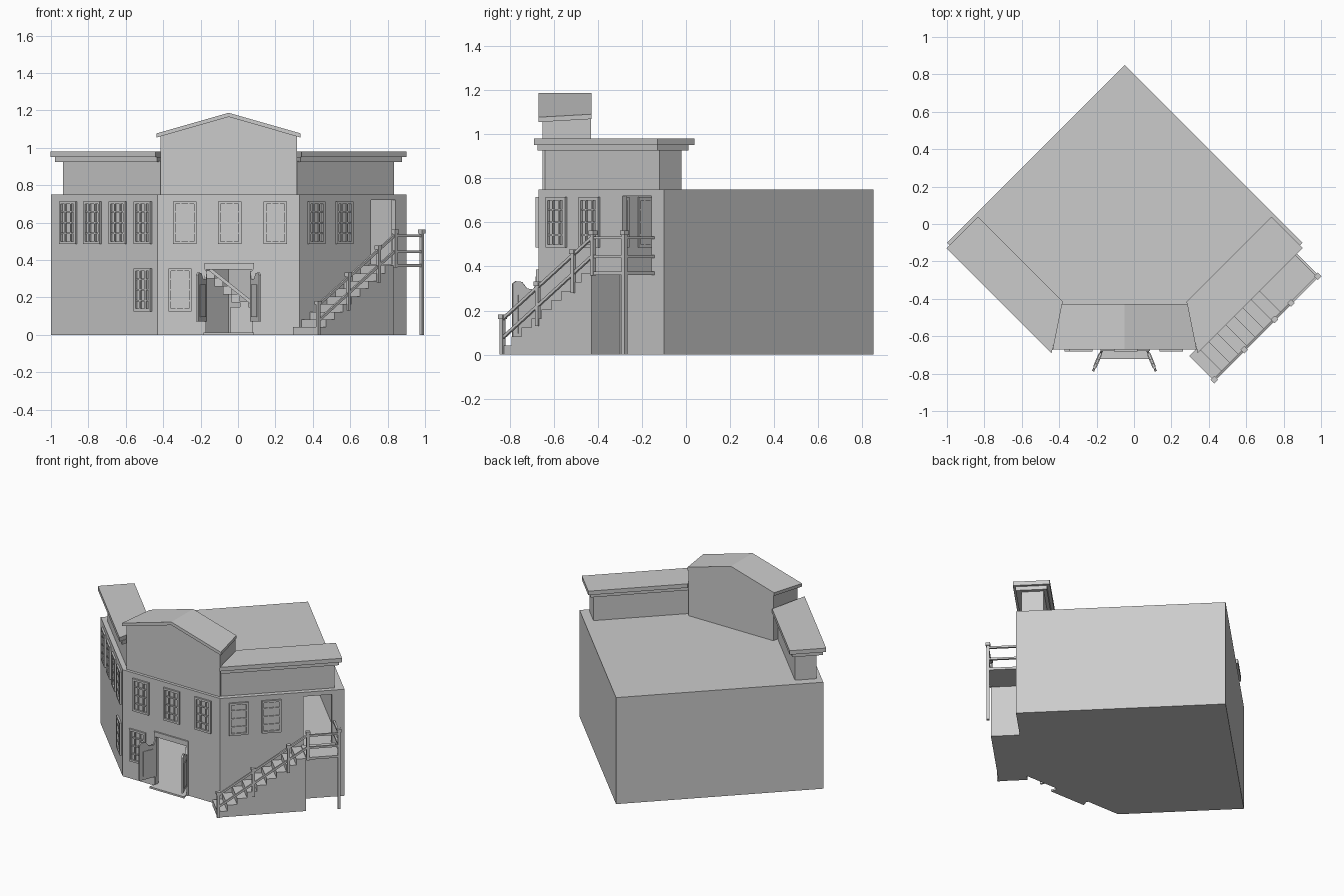
import bpy, bmesh
from math import radians
from mathutils import Matrix, Vector

if "Cube" in bpy.data.objects:
    bpy.data.objects.remove(bpy.data.objects["Cube"])

I = Matrix.Identity(4)


def frame(x, y, deg):
    # wall frame: local x along the wall, -y outward
    return Matrix.Translation((x, y, 0)) @ Matrix.Rotation(radians(deg), 4, 'Z')


LEFT, FRONT, RIGHT = frame(-1, -.10, -45), frame(-.43, -.67, 0), frame(.33, -.67, 45)
RIGHT_MIRRORED = Matrix.Translation((-.1, 0, 0)) @ Matrix.Scale(-1, 4, (1, 0, 0)) @ RIGHT


def finish(name, bm, m=I):
    bm.transform(m)
    bmesh.ops.recalc_face_normals(bm, faces=bm.faces)
    me = bpy.data.meshes.new(name)
    bm.to_mesh(me)
    bm.free()
    ob = bpy.data.objects.new(name, me)
    bpy.context.collection.objects.link(ob)
    return ob


def boxes(name, items, m=I):
    bm = bmesh.new()
    for x0, x1, y0, y1, z0, z1 in items:
        t = Matrix.Translation(((x0 + x1) / 2, (y0 + y1) / 2, (z0 + z1) / 2))
        bmesh.ops.create_cube(bm, size=1, matrix=t @ Matrix.Diagonal((x1 - x0, y1 - y0, z1 - z0, 1)))
    return finish(name, bm, m)


def loft(name, a, b, m=I):
    bm = bmesh.new()
    va, vb = [bm.verts.new(p) for p in a], [bm.verts.new(p) for p in b]
    bm.faces.new(va)
    bm.faces.new(vb)
    n = len(a)
    for i in range(n):
        j = (i + 1) % n
        bm.faces.new((va[i], va[j], vb[j], vb[i]))
    return finish(name, bm, m)


def slab(name, pts, z0, z1, m=I):
    return loft(name, [(x, y, z0) for x, y in pts], [(x, y, z1) for x, y in pts], m)


def profile(name, pts, y0, y1, m=I):
    return loft(name, [(x, y0, z) for x, z in pts], [(x, y1, z) for x, z in pts], m)


def bars(name, pairs, t, m=I):
    bm = bmesh.new()
    for p, q in pairs:
        p, q = Vector(p), Vector(q)
        d = q - p
        r = d.to_track_quat('Z', 'Y').to_matrix().to_4x4()
        bmesh.ops.create_cube(bm, size=1, matrix=Matrix.Translation((p + q) / 2) @ r
                              @ Matrix.Diagonal((t, t, d.length, 1)))
    return finish(name, bm, m)


# hollow two-storey building with door openings
building = slab("building", [(-.05, .85), (-1, -.10), (-.43, -.67), (.33, -.67), (.90, -.10)], 0, .75)
room = [(-.05, .808), (-.958, -.10), (-.418, -.64), (.318, -.64), (.858, -.10)]
cutters = [slab("lower_room", room, .01, .355), slab("upper_room", room, .372, .735),
           boxes("entrance_cut", [(.26, .505, -.05, .06, .01, .35)], FRONT),
           boxes("upper_door_cut", [(.54, .725, -.05, .06, .372, .72)], RIGHT)]
for c in cutters:
    c.hide_render = True
    mod = building.modifiers.new("cut", 'BOOLEAN')
    mod.object, mod.solver = c, 'EXACT'
    bpy.context.view_layer.objects.active = building
    bpy.ops.object.modifier_apply(modifier=mod.name)
    bpy.data.objects.remove(c)


# windows: outer frame plus three by four panes
def window(u, z, m, w=.125, h=.228):
    y0, y1 = -.012, .036
    x0, x1, z0, z1, t = u - w / 2, u + w / 2, z - h / 2, z + h / 2, .014
    it = [(x0, x0 + t, y0, y1, z0, z1), (x1 - t, x1, y0, y1, z0, z1),
          (x0, x1, y0, y1, z0, z0 + t), (x0, x1, y0, y1, z1 - t, z1)]
    it += [(x0 + w * k / 3 - .004, x0 + w * k / 3 + .004, -.008, y1 - .004, z0, z1) for k in (1, 2)]
    it += [(x0, x1, -.008, y1 - .004, z0 + h * k / 4 - .004, z0 + h * k / 4 + .004) for k in (1, 2, 3)]
    boxes("window", it, m)


for wall, us in ((LEFT, (.134, .318, .509, .70)), (FRONT, (.145, .385, .63)), (RIGHT, (.12, .332))):
    for u in us:
        window(u, .6, wall)
window(.70, .24, LEFT)
window(.12, .24, FRONT)

# side parapets with stepped cornice, mirrored to both sides
for m, side in ((RIGHT, "right"), (RIGHT_MIRRORED, "left")):
    slab(side + "_parapet", [(.01, .032), (.746, .032), (.746, .173), (.12, .173)], .75, .93, m)
    slab(side + "_cornice_lower", [(0, -.005), (.77, -.005), (.77, .195), (.13, .195)], .925, .952, m)
    slab(side + "_cornice", [(-.007, -.022), (.787, -.022), (.787, .215), (.145, .215)], .952, .98, m)


# central gable, narrower at the back
def eave(w, dz=0):
    return 1.165 - .286 * w + dz


def gable(w, y):
    return [(x - .05, y, z) for x, z in ((-w, .75), (w, .75), (w, eave(w)), (0, eave(0)), (-w, eave(w)))]


def gable_roof(w, y):
    d = .022
    return [(x - .05, y, z) for x, z in ((-w, eave(w)), (0, eave(0)), (w, eave(w)),
                                         (w, eave(w, d)), (0, eave(0, d)), (-w, eave(w, d)))]


loft("gable_wall", gable(.365, -.65), gable(.33, -.43))
loft("gable_roof", gable_roof(.385, -.67), gable_roof(.337, -.428))

# entrance: frame, threshold and swing doors
boxes("entrance_frame", [(.25, .515, -.01, .03, .35, .385), (.25, .26, -.008, .03, 0, .38),
                         (.505, .515, -.008, .03, 0, .38)], FRONT)
slab("threshold", [(-.17, -.66), (.07, -.66), (.085, -.722), (-.185, -.722)], 0, .012)
leaf = [(0, .07), (.125, .07), (.125, .32), (.11, .333), (.08, .33), (.055, .30), (.02, .295), (0, .34)]
for x, deg in ((-.17, -113), (.07, -68)):
    m = frame(x, -.672, deg)
    profile("swing_door", leaf, -.006, .006, m)
    boxes("swing_door_panel", [(.025, .10, -.01, .01, .095, .27)], m)

# outside stair: solid steps, then a landing slab
u0, u1, n, top = -.05, .525, 9, .37
run, rise = (u1 - u0) / n, top / n
pts = [(u0, 0)]
for i in range(n):
    pts += [(u0 + i * run, (i + 1) * rise), (u0 + (i + 1) * run, (i + 1) * rise)]
profile("outside_stair", pts[:1] + pts[1:] + [(u1, 0)], -.185, 0, RIGHT)
boxes("landing", [(u1, .745, -.19, 0, .362, .378)], RIGHT)

# railing: posts with caps, sloped and level rails
v, t = -.185, .01
posts = [(-.045, 0, .17), (.182, .13, .32), (.41, .28, .465), (.536, .36, .55), (.738, 0, .55)]
it = []
for u, z0, z1 in posts:
    it += [(u - .009, u + .009, v - .009, v + .009, z0, z1),
           (u - .014, u + .014, v - .014, v + .014, z1 - .008, z1 + .012)]
boxes("railing_posts", it, RIGHT)
rails = []
for dz in (0, -.085):
    rails += [((-.045, v, .16 + dz), (.536, v, .535 + dz)),
              ((.536, v, .53 + dz), (.738, v, .53 + dz)),
              ((.738, v, .53 + dz), (.738, 0, .53 + dz))]
bars("railing_rails", rails, .013, RIGHT)

# indoor stair seen through the entrance
boxes("indoor_stair", [(-.17 + .045 * i, -.125 + .045 * i, -.15, .03, .30 - .042 * i, .345 - .042 * i)
                       for i in range(6)] + [(-.04, .10, -.15, .03, .01, .15)])
bars("indoor_rail", [((-.15, -.16, .35), (.10, -.16, .15))], .018)
